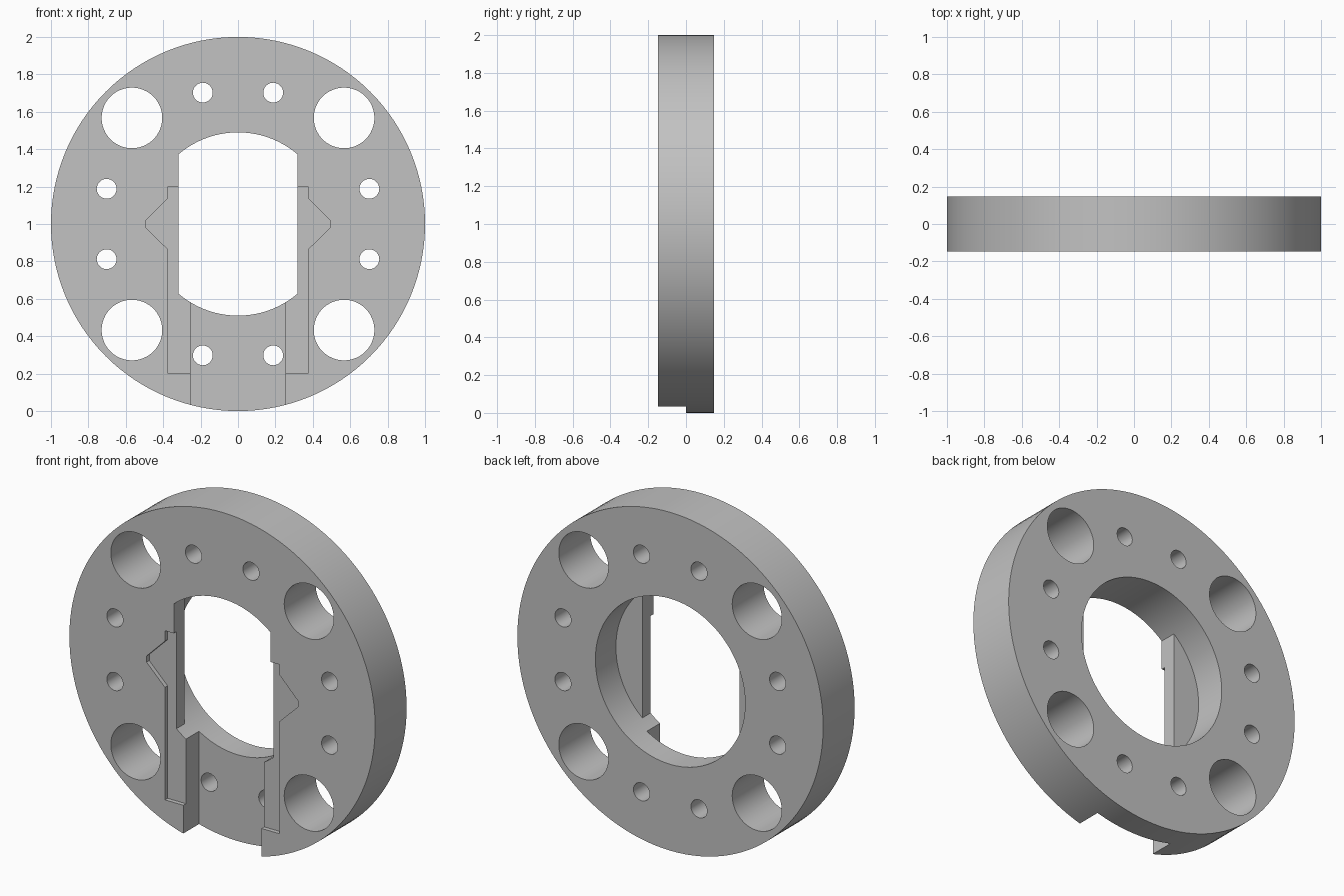
import bpy
import bmesh
from math import cos, sin, tau, radians

cube = bpy.data.objects.get("Cube")
if cube:
    bpy.data.objects.remove(cube, do_unlink=True)

HALF = 0.147      # half thickness of the disc
MID = 1.0         # height of the disc centre
LIP_BACK = -0.045 # rear of the flat-sided lip in the bore
FAR = 0.4         # cutters overshoot to here

grey = bpy.data.materials.new("plain grey")
grey.use_nodes = True
grey.diffuse_color = (0.54, 0.54, 0.54, 1)
bsdf = next(n for n in grey.node_tree.nodes if n.type == "BSDF_PRINCIPLED")
bsdf.inputs["Base Color"].default_value = grey.diffuse_color


def prism(name, outline, y0, y1):
    """Extrude an x-z outline from y0 to y1."""
    bm = bmesh.new()
    face = bm.faces.new([bm.verts.new((x, y0, z)) for x, z in outline])
    result = bmesh.ops.extrude_face_region(bm, geom=[face])
    verts = [v for v in result["geom"] if isinstance(v, bmesh.types.BMVert)]
    bmesh.ops.translate(bm, verts=verts, vec=(0, y1 - y0, 0))
    bmesh.ops.recalc_face_normals(bm, faces=bm.faces)
    mesh = bpy.data.meshes.new(name)
    bm.to_mesh(mesh)
    bm.free()
    obj = bpy.data.objects.new(name, mesh)
    bpy.context.collection.objects.link(obj)
    return obj


def circle(x, z, r, n):
    return [(x + r * cos(tau * i / n), z + r * sin(tau * i / n)) for i in range(n)]


def box(x0, x1, z0, z1):
    return [(x0, z0), (x1, z0), (x1, z1), (x0, z1)]


def cut(target, cutters):
    """Subtract the cutters, bake the result and remove the cutters."""
    for c in cutters:
        c.hide_render = True
        mod = target.modifiers.new(c.name, "BOOLEAN")
        mod.operation = "DIFFERENCE"
        mod.solver = "EXACT"
        mod.object = c
    bpy.context.view_layer.update()
    graph = bpy.context.evaluated_depsgraph_get()
    baked = bpy.data.meshes.new_from_object(target.evaluated_get(graph))
    target.modifiers.clear()
    target.data = baked
    for c in cutters:
        bpy.data.objects.remove(c, do_unlink=True)


# Main disc
disc = prism("mounting_disc", circle(0, MID, 1, 128), -HALF, HALF)

# Central bore: round at the back, flat-sided at the front
bore = prism("bore_cutter", circle(0, MID, 0.49, 96), -FAR, FAR)
cut(bore, [prism("lip_shape", box(min(s * 0.317, s), max(s * 0.317, s), 0, 2),
                 -FAR * 2, LIP_BACK) for s in (-1, 1)])

# Half-depth slot running down to the rim
slot = prism("slot_cutter", box(-0.255, 0.255, -0.2, MID), -FAR, 0)

# Shallow front recess with a pointed notch on each side
side = [(0.375, 0.2), (0.375, 0.865), (0.495, 0.982),
        (0.495, 1.018), (0.375, 1.138), (0.375, 1.2)]
recess = prism("recess_cutter", side + [(-x, z) for x, z in reversed(side)],
               -FAR, -HALF + 0.025)

# Four large holes and eight small holes
cutters = [bore, slot, recess]
for quarter in range(4):
    for offset, radius, dist, n in ((45, 0.162, 0.802, 64),
                                    (15, 0.053, 0.727, 32),
                                    (75, 0.053, 0.727, 32)):
        a = radians(quarter * 90 + offset)
        cutters.append(prism("hole_cutter", circle(dist * cos(a), MID + dist * sin(a),
                                                   radius, n), -FAR, FAR))
cut(disc, cutters)

# Colour and shading
disc.data.materials.clear()
disc.data.materials.append(grey)
for p in disc.data.polygons:
    p.material_index = 0
bpy.ops.object.select_all(action="DESELECT")
disc.select_set(True)
bpy.context.view_layer.objects.active = disc
bpy.ops.object.shade_smooth_by_angle(angle=radians(30))
